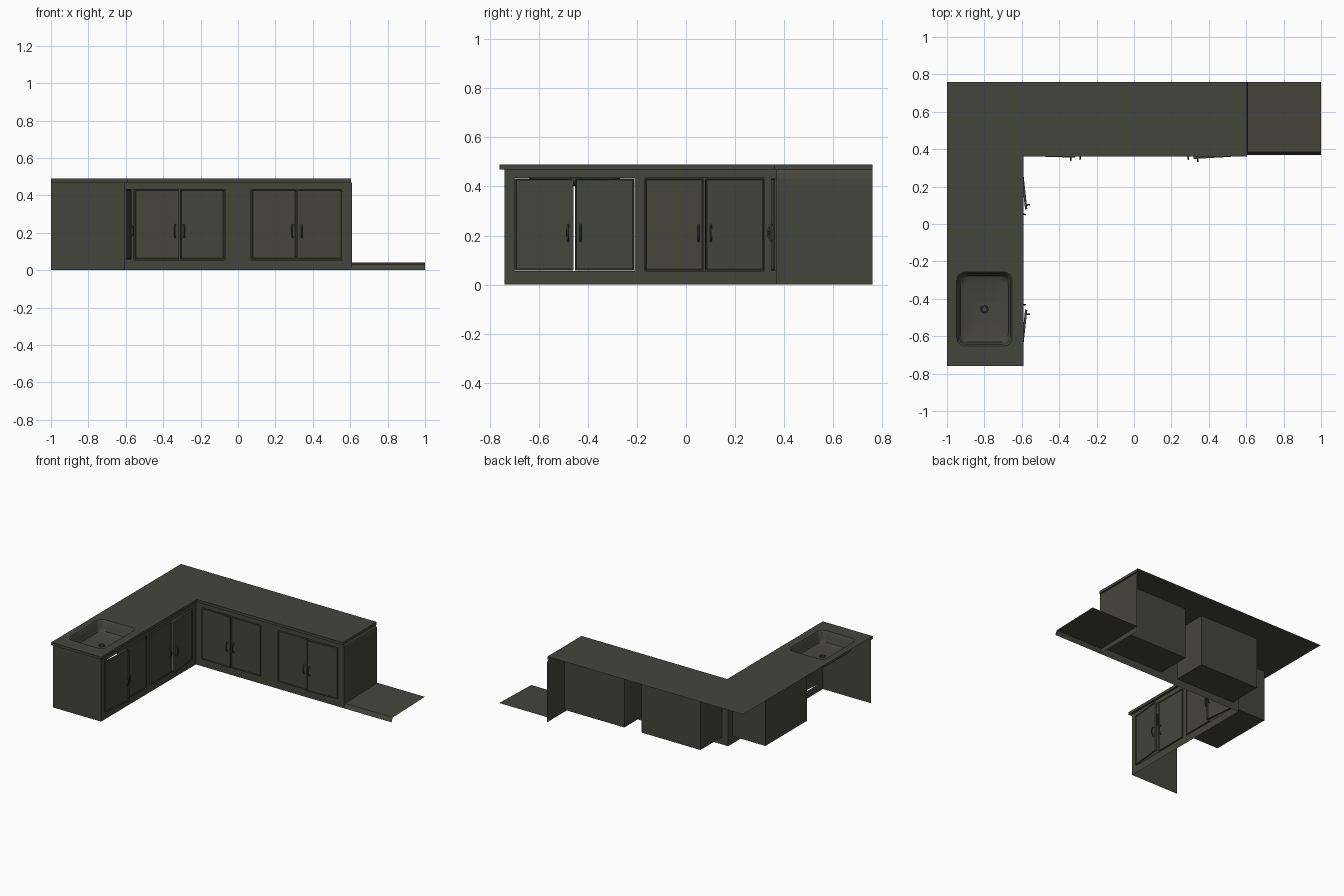
import bpy, bmesh, math
from mathutils import Matrix, Vector

cube = bpy.data.objects.get("Cube")
if cube:
    bpy.data.objects.remove(cube)

mat = bpy.data.materials.new("dark_olive_grey")
mat.use_nodes = True
COLOUR = (0.06, 0.06, 0.047, 1)
mat.diffuse_color = COLOUR
mat.node_tree.nodes["Principled BSDF"].inputs["Base Color"].default_value = COLOUR

TOP, LIP, BASE = 0.49, 0.47, 0.055   # counter top, lip bottom, cabinet floor
HEAD = 0.435                         # top of the door openings


def finish(name, bm, matrix=Matrix(), smooth=False):
    mesh = bpy.data.meshes.new(name)
    bm.to_mesh(mesh)
    bm.free()
    mesh.materials.append(mat)
    ob = bpy.data.objects.new(name, mesh)
    ob.matrix_world = matrix
    bpy.context.collection.objects.link(ob)
    if smooth:
        bpy.ops.object.select_all(action='DESELECT')
        ob.select_set(True)
        bpy.context.view_layer.objects.active = ob
        bpy.ops.object.shade_smooth_by_angle(angle=math.radians(40))
    return ob


def loft(bm, rows, closed=False):
    """Skin a list of point rows, first row at the bottom."""
    rows = [[bm.verts.new(p) for p in row] for row in rows]
    n = len(rows[0])
    for a, b in zip(rows, rows[1:]):
        for i in range(n if closed else n - 1):
            j = (i + 1) % n
            bm.faces.new((a[i], a[j], b[j], b[i]))
    return rows


def at(path, z):
    return [(x, y, z) for x, y in path]


def rounded_rect(cx, cy, hx, hy, r, z, steps=6):
    pts = []
    for k, (sx, sy) in enumerate(((1, 1), (-1, 1), (-1, -1), (1, -1))):
        for i in range(steps + 1):
            a = math.pi / 2 * (k + i / steps)
            pts.append((cx + sx * (hx - r) + r * math.cos(a),
                        cy + sy * (hy - r) + r * math.sin(a), z))
    return pts


# Counter top sheet with a sink cut-out
SINK = (-0.8, -0.455)
lip_path = [(-1, -0.76), (-0.59, -0.76), (-0.59, 0.36), (0.605, 0.36), (0.605, 0.76)]
body_path = [(-1, -0.74), (-0.605, -0.74), (-0.605, 0.37), (0.595, 0.37), (0.595, 0.76)]
bm = bmesh.new()
edges = []
for loop in (at(lip_path + [(-1, 0.76)], TOP),
             rounded_rect(*SINK, 0.148, 0.198, 0.045, TOP)):
    vs = [bm.verts.new(p) for p in loop]
    edges += [bm.edges.new((vs[i - 1], vs[i])) for i in range(len(vs))]
bmesh.ops.triangle_fill(bm, use_beauty=True, edges=edges, normal=(0, 0, 1))
finish("counter_top", bm)

# Counter lip, returning under to the cabinet faces
bm = bmesh.new()
loft(bm, [at(body_path, LIP), at(lip_path, LIP), at(lip_path, TOP)])
finish("counter_lip", bm)

# Sink bowl and drain
bm = bmesh.new()
rings = [(0.02, 0.02, 0.0199, 0.402), (0.11, 0.155, 0.05, 0.406),
         (0.128, 0.177, 0.05, 0.415), (0.136, 0.186, 0.048, 0.435),
         (0.14, 0.19, 0.046, 0.48), (0.148, 0.198, 0.045, TOP)]
rows = loft(bm, [rounded_rect(*SINK, *r) for r in reversed(rings)], True)
bm.faces.new(rows[-1])
bmesh.ops.remove_doubles(bm, verts=bm.verts, dist=0.00001)
finish("sink_bowl", bm, smooth=True)

bm = bmesh.new()
loft(bm, [rounded_rect(*SINK, r, r, r * 0.99, z) for r, z in
          ((0.021, 0.402), (0.019, 0.408), (0.015, 0.408), (0.013, 0.403))], True)
finish("sink_drain_ring", bm, smooth=True)

# End panels
bm = bmesh.new()
loft(bm, [at(body_path[:2], 0), at(body_path[:2], LIP)])
finish("sink_end_panel", bm)
bm = bmesh.new()
loft(bm, [[(x, 0.37, z), (x, 0.76, z)] for x, z in
          ((0.61, 0), (0.61, 0.43), (0.605, 0.455), (0.595, LIP))])
finish("far_end_panel", bm)

# Low platform beside the far end
bm = bmesh.new()
loft(bm, [[(0.61, y, z), (1, y, z)] for y, z in ((0.37, 0), (0.385, 0.03), (0.76, 0.04))])
finish("low_platform", bm)


def face_panel(name, matrix, start, end, openings):
    """Cabinet face with rectangular door openings."""
    bm = bmesh.new()
    us = [start] + [u for o in openings for u in o] + [end]
    for i, (a, b) in enumerate(zip(us, us[1:])):
        spans = ((0, BASE), (HEAD, LIP)) if i % 2 else ((0, BASE), (BASE, HEAD), (HEAD, LIP))
        for lo, hi in spans:
            loft(bm, [[(a, 0, lo), (b, 0, lo)], [(a, 0, hi), (b, 0, hi)]])
    bmesh.ops.remove_doubles(bm, verts=bm.verts, dist=0.0001)
    finish(name, bm, matrix)


def cabinet_box(name, matrix, u0, u1, depth):
    """Carcass open at the front."""
    bm = bmesh.new()
    bmesh.ops.create_cube(bm, size=1)
    for v in bm.verts:
        v.co = ((u0 + u1) / 2 + v.co.x * (u1 - u0), depth * (v.co.y + 0.5),
                (BASE + HEAD) / 2 + v.co.z * (HEAD - BASE))
    front = [f for f in bm.faces if f.normal.y < -0.5]
    bmesh.ops.delete(bm, geom=front, context='FACES')
    finish(name, bm, matrix)


def door(name, matrix, hinge, side, width, angle):
    """Inset-panel door and bow handle; side is +1 when hinged on the left."""
    place = matrix @ Matrix.Translation((hinge, 0, 0)) @ Matrix.Rotation(-side * angle, 4, 'Z')
    bm = bmesh.new()
    bmesh.ops.create_cube(bm, size=1)
    for v in bm.verts:
        v.co = (side * width / 2 + v.co.x * (width - 0.004), -0.002 + v.co.y * 0.012,
                (BASE + HEAD) / 2 + v.co.z * (HEAD - BASE - 0.004))
    front = [f for f in bm.faces if f.normal.y < -0.5]
    bmesh.ops.inset_region(bm, faces=front, thickness=0.007, depth=0)
    bmesh.ops.inset_region(bm, faces=front, thickness=0.003, depth=-0.004)
    finish(name, bm, place)

    curve = bpy.data.curves.new(name + "_handle", 'CURVE')
    curve.dimensions = '3D'
    curve.bevel_depth = 0.004
    curve.bevel_resolution = 1
    curve.use_fill_caps = True
    spline = curve.splines.new('POLY')
    bow = [math.pi * i / 8 for i in range(9)]
    spline.points.add(len(bow) - 1)
    for p, t in zip(spline.points, bow):
        p.co = (side * (width - 0.024), -0.004 - 0.018 * math.sin(t),
                0.21 - 0.034 * math.cos(t), 1)
    curve.materials.append(mat)
    ob = bpy.data.objects.new(name + "_handle", curve)
    ob.matrix_world = place
    bpy.context.collection.objects.link(ob)
    bpy.ops.object.select_all(action='DESELECT')
    ob.select_set(True)
    bpy.context.view_layer.objects.active = ob
    bpy.ops.object.convert(target='MESH')


# Both cabinet runs: openings, carcass depths and how far each door stands ajar
sink_run = Matrix.Translation((-0.605, 0, 0)) @ Matrix.Rotation(math.pi / 2, 4, 'Z')
back_run = Matrix.Translation((0, 0.37, 0))
runs = [
    ("sink_run", sink_run, -0.74, 0.37,
     [(-0.70, -0.21, 0, 0.11, 0.01), (-0.17, 0.32, 0.27, 0.01, 0.11)]),
    ("back_run", back_run, -0.605, 0.61,
     [(-0.555, -0.07, 0.253, 0.03, 0.005), (0.07, 0.56, 0.253, 0.005, 0.06)]),
]
for name, matrix, start, end, units in runs:
    face_panel(name + "_face", matrix, start, end, [u[:2] for u in units])
    for k, (u0, u1, depth, left, right) in enumerate(units, 1):
        label = f"{name}_cabinet_{k}"
        if depth:
            cabinet_box(label + "_box", matrix, u0, u1, depth)
        half = (u1 - u0) / 2
        door(label + "_first_door", matrix, u0, 1, half, left)
        door(label + "_second_door", matrix, u1, -1, half, right)
